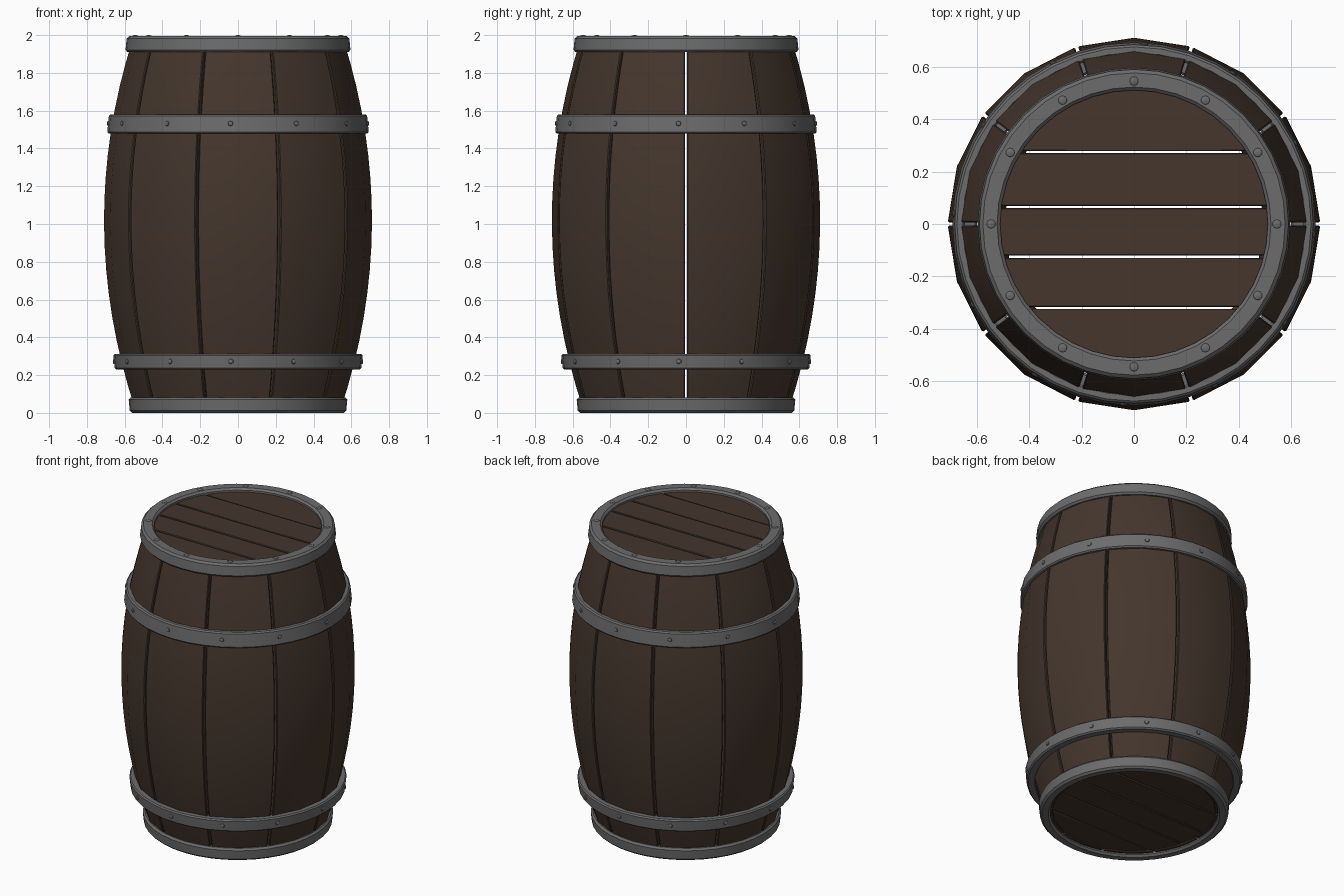
import bpy, bmesh, math
from mathutils import Matrix, Vector

if "Cube" in bpy.data.objects:
    bpy.data.objects.remove(bpy.data.objects["Cube"])

def material(name, rgb):
    m = bpy.data.materials.new(name)
    m.diffuse_color = (*rgb, 1)
    m.use_nodes = True
    m.node_tree.nodes["Principled BSDF"].inputs["Base Color"].default_value = m.diffuse_color
    return m

WOOD = material("dark_wood", (0.058, 0.037, 0.026))
IRON = material("grey_iron", (0.150, 0.150, 0.150))

def finish(name, bm, mat, bevel=0.0):
    bmesh.ops.recalc_face_normals(bm, faces=bm.faces[:])
    me = bpy.data.meshes.new(name)
    bm.to_mesh(me)
    bm.free()
    me.materials.append(mat)
    ob = bpy.data.objects.new(name, me)
    bpy.context.collection.objects.link(ob)
    if bevel:
        mod = ob.modifiers.new("soft_edges", 'BEVEL')
        mod.width, mod.segments = bevel, 1
        mod.limit_method, mod.angle_limit = 'ANGLE', math.radians(40)
    bpy.ops.object.select_all(action='DESELECT')
    ob.select_set(True)
    bpy.context.view_layer.objects.active = ob
    bpy.ops.object.shade_smooth_by_angle(angle=math.radians(30))
    return ob

def belly(z):
    """Outer radius of the barrel at height z."""
    return 0.71 - 0.165 * (z - 1.02) ** 2

def polar(r, a, z):
    return (r * math.cos(a), r * math.sin(a), z)

# Ten bulging staves with narrow gaps between them
ROWS, GAP, THICK = 16, 0.009, 0.05
for i in range(10):
    a0, a1 = math.radians(36 * i) + GAP, math.radians(36 * (i + 1)) - GAP
    angles = (a0, (a0 + a1) / 2, a1)
    bm = bmesh.new()
    rings = []
    for k in range(ROWS + 1):
        z = 0.02 + 1.95 * k / ROWS
        r = belly(z)
        ring = [bm.verts.new(polar(r, a, z)) for a in angles]
        ring += [bm.verts.new(polar(r - THICK, a, z)) for a in reversed(angles)]
        rings.append(ring)
    for low, high in zip(rings, rings[1:]):
        for j in range(6):
            n = (j + 1) % 6
            bm.faces.new((low[j], low[n], high[n], high[j]))
    for ring in (rings[0], rings[-1]):
        bm.faces.new((ring[0], ring[1], ring[4], ring[5]))
        bm.faces.new((ring[1], ring[2], ring[3], ring[4]))
    finish(f"stave_{i + 1}", bm, WOOD, 0.005)

# Round heads made of five planks each
def head(name, z0, z1, radius=0.535):
    cuts = [-radius, -0.32, -0.125, 0.065, 0.275, radius]
    for p, (lo, hi) in enumerate(zip(cuts, cuts[1:])):
        lo, hi = lo + 0.004, hi - 0.004
        t0, t1 = math.asin(lo / radius), math.asin(hi / radius)
        arc = [t0 + (t1 - t0) * s / 8 for s in range(9)]
        pts = [(radius * math.cos(t), radius * math.sin(t)) for t in arc]
        pts += [(-x, y) for x, y in reversed(pts)]
        bm = bmesh.new()
        face = bm.faces.new([bm.verts.new((x, y, z0)) for x, y in pts])
        ext = bmesh.ops.extrude_face_region(bm, geom=[face])
        moved = [v for v in ext["geom"] if isinstance(v, bmesh.types.BMVert)]
        bmesh.ops.translate(bm, verts=moved, vec=(0, 0, z1 - z0))
        finish(f"{name}_plank_{p + 1}", bm, WOOD, 0.004)

head("lid", 1.93, 1.97)
head("bottom", 0.03, 0.07)

# Iron hoops: a closed profile of (radius, height) swept round the axis
def hoop(name, profile, bevel, segments=40):
    bm = bmesh.new()
    rings = [[bm.verts.new(polar(r, math.tau * s / segments, z)) for r, z in profile]
             for s in range(segments)]
    for s in range(segments):
        a, b = rings[s], rings[(s + 1) % segments]
        for j in range(len(profile)):
            n = (j + 1) % len(profile)
            bm.faces.new((a[j], b[j], b[n], a[n]))
    finish(name, bm, IRON, bevel)

hoop("top_rim", [(0.597, 1.91), (0.588, 1.994), (0.51, 1.994), (0.51, 1.91)], 0.012)
hoop("upper_hoop", [(0.693, 1.48), (0.683, 1.58), (0.645, 1.58), (0.645, 1.48)], 0.008)
hoop("lower_hoop", [(0.652, 0.23), (0.661, 0.312), (0.598, 0.312), (0.598, 0.23)], 0.008)
hoop("bottom_rim", [(0.572, 0.0), (0.58, 0.082), (0.51, 0.082), (0.51, 0.0)], 0.012)

# Twelve low domed rivets on each riveted band
def rivets(name, r, z, offset, upward=False):
    bm = bmesh.new()
    for i in range(12):
        a = math.radians(30 * i + offset)
        normal = Vector((0, 0, 1)) if upward else Vector(polar(1, a, 0))
        turn = normal.to_track_quat('Z', 'Y').to_matrix().to_4x4()
        size = Matrix.Diagonal((0.017, 0.017, 0.006, 1)) if upward \
            else Matrix.Diagonal((0.014, 0.014, 0.008, 1))
        bmesh.ops.create_uvsphere(bm, u_segments=10, v_segments=6, radius=1,
                                  matrix=Matrix.Translation(polar(r, a, z)) @ turn @ size)
    finish(name, bm, IRON)

rivets("top_rim_rivets", 0.545, 1.994, 0, upward=True)
rivets("upper_hoop_rivets", 0.687, 1.532, -3.3)
rivets("lower_hoop_rivets", 0.656, 0.272, -3.3)
